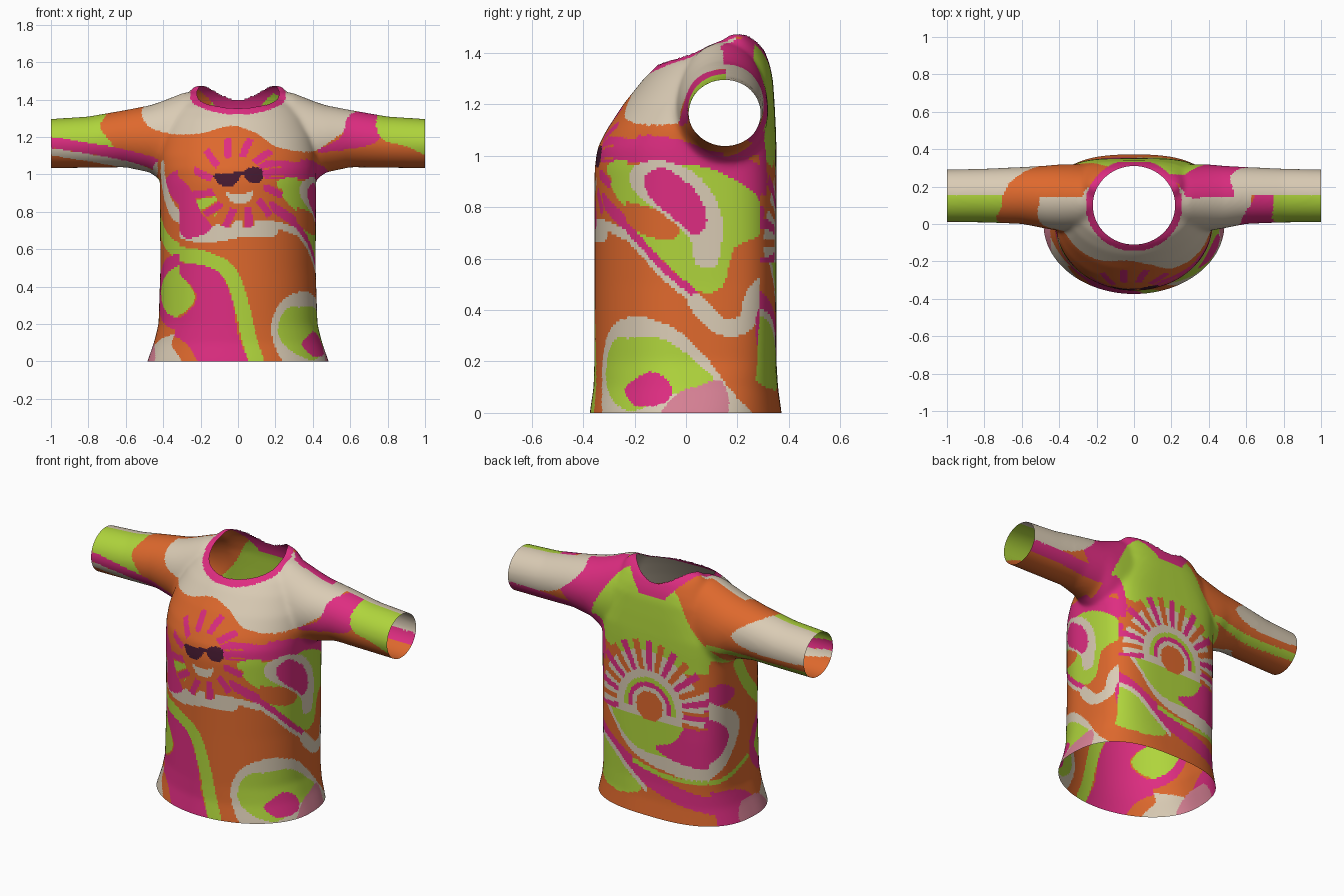
import bpy
import bmesh
import math
from mathutils import Vector, kdtree

cube = bpy.data.objects.get("Cube")
if cube:
    bpy.data.objects.remove(cube, do_unlink=True)
COLOURS = {"orange": (.73, .14, .026), "pink": (.73, .026, .22), "green": (.43, .66, .045),
           "beige": (.70, .60, .46), "dark plum": (.06, .01, .03), "pale rose": (.68, .22, .30)}
NAMES = list(COLOURS)
FILL = 0

def loft(bm, sections, place, sides=64):
    """Closed skin; each section is position, u and v limits, squareness of the +v half."""
    rings = []
    for pos, u0, u1, v0, v1, square in sections:
        rings.append([])
        for i in range(sides):
            c, s = math.cos(math.tau * i / sides), math.sin(math.tau * i / sides)
            c, s = (math.copysign(abs(t) ** (2 / (square if s > 0 else 2)), t) for t in (c, s))
            co = place(pos, (u0 + u1 + (u1 - u0) * c) / 2, (v0 + v1 + (v1 - v0) * s) / 2)
            rings[-1].append(bm.verts.new(co))
    for low, high in zip(rings, rings[1:]):
        for i in range(sides):
            j = (i + 1) % sides
            bm.faces.new((low[i], low[j], high[j], high[i]))
    bm.faces.new(rings[0][::-1])
    bm.faces.new(rings[-1])

# Solid volumes: torso by height, both sleeves as one tube along x
TORSO = [(-.06, .50, -.38, .38, 2.6), (0, .485, -.375, .372, 2.7), (.1, .45, -.36, .358, 3),
         (.2, .425, -.357, .352, 3.5), (.5, .415, -.356, .352, 4), (.95, .418, -.356, .352, 4),
         (1.03, .42, -.345, .352, 4), (1.1, .42, -.31, .35, 4), (1.2, .40, -.245, .345, 3.5),
         (1.3, .36, -.165, .338, 3.2), (1.36, .32, -.105, .325, 3), (1.41, .285, 0, .305, 2.8),
         (1.44, .265, .08, .285, 2.5), (1.474, .235, .15, .25, 2)]
SLEEVE = [(0, 0, .30, 1.0, 1.36), (.21, -.02, .31, .93, 1.445), (.29, -.04, .32, .93, 1.438),
          (.36, -.04, .32, .94, 1.41), (.41, -.035, .318, .965, 1.39), (.47, -.025, .312, 1.01, 1.37),
          (.6, 0, .305, 1.038, 1.345), (.8, .008, .296, 1.035, 1.31), (1.06, .01, .29, 1.033, 1.293)]
bm = bmesh.new()
loft(bm, [(z, -w, w, f, b, n) for z, w, f, b, n in TORSO], lambda p, u, v: (u, v, p))
loft(bm, [(-s[0], *s[1:], 2) for s in SLEEVE[:0:-1]] + [(*s, 2) for s in SLEEVE], lambda p, u, v: (p, u, v))
bmesh.ops.recalc_face_normals(bm, faces=bm.faces)
mesh = bpy.data.meshes.new("shirt")
bm.to_mesh(mesh)
bm.free()
shirt = bpy.data.objects.new("shirt", mesh)
bpy.context.collection.objects.link(shirt)

# Merge the volumes into one evenly woven, softened skin
weave = shirt.modifiers.new("weave", "REMESH")
weave.mode, weave.voxel_size = "VOXEL", .01
soften = shirt.modifiers.new("soften", "SMOOTH")
soften.factor, soften.iterations = .5, 24
skin = bpy.data.meshes.new_from_object(shirt.evaluated_get(bpy.context.evaluated_depsgraph_get()))
shirt.modifiers.clear()
shirt.data = skin
skin.materials.clear()
for name, rgb in COLOURS.items():
    mat = bpy.data.materials.new(name)
    mat.use_nodes = True
    mat.diffuse_color = (*rgb, 1)
    mat.node_tree.nodes["Principled BSDF"].inputs["Base Color"].default_value = (*rgb, 1)
    skin.materials.append(mat)

# Open the hem, cuffs and neck
bm = bmesh.new()
bm.from_mesh(skin)
for co, no in (((0, 0, 0), (0, 0, -1)), ((1, 0, 0), (1, 0, 0)), ((-1, 0, 0), (-1, 0, 0))):
    bmesh.ops.bisect_plane(bm, geom=bm.verts[:] + bm.edges[:] + bm.faces[:],
                           plane_co=co, plane_no=no, clear_outer=True)
def neck_ratio(p):
    return math.hypot(p.x / .22, (p.y - .1) / .21) if p.z > 1.2 else 9

hole = [f for f in bm.faces if neck_ratio(f.calc_center_median()) < 1]
bmesh.ops.delete(bm, geom=hole, context="FACES")
for v in bm.verts:
    if v.is_boundary and neck_ratio(v.co) < 2:
        k = neck_ratio(v.co)
        v.co.x, v.co.y = v.co.x / k, .1 + (v.co.y - .1) / k

# Painted swirls: (colour, stroke half width or FILL, path in hundredths)
FRONT_TOP = [
    ("beige", FILL, [(-50, 128), (-38, 122), (-20, 122), (-4, 126), (10, 122), (20, 115), (38, 112),
                     (47, 116), (58, 125), (60, 137), (20, 150), (-20, 150), (-48, 139)]),
    ("pink", FILL, [(77, 134), (60, 132), (55, 120), (42, 112), (62, 114), (76, 119)]),
    ("green", FILL, [(77, 134), (106, 134), (106, 110), (90, 115), (76, 120)]),
    ("green", FILL, [(-106, 135), (-72, 135), (-74, 125), (-68, 114), (-106, 120)]),
    ("pink", 3, [(-106, 118), (-80, 114), (-55, 109), (-40, 103), (-33, 92)]),
    ("beige", 2, [(-106, 113), (-80, 109), (-55, 104), (-40, 97)])]
FRONT_MID = [
    ("pink", 5, [(12, 103), (28, 102), (44, 100)]), ("pink", 2.5, [(18, 83), (27, 77), (36, 70)]),
    ("green", FILL, [(22, 97), (42, 97), (42, 76), (33, 79), (24, 88)]),
    ("beige", 4.5, [(-41, 103), (-37, 92), (-36, 75), (-20, 68), (3, 71), (18, 71)]),
    ("beige", 2, [(12, 72), (24, 72), (38, 66)]), ("green", FILL, [(-24, 92), (-12, 90), (-12, 78), (-20, 81)]),
    ("pink", FILL, [(-34, 98), (-25, 92), (-20, 80), (-14, 71), (-28, 66), (-34, 78)]),
    ("green", 4, [(-42, 72), (-34, 59), (-18, 55), (-5, 48), (2, 30), (6, 12), (11, -3)])]
FRONT_LOW = [
    ("pink", FILL, [(-44, 54), (-30, 53), (-12, 49), (-4, 36), (0, 15), (5, -4), (-17, -4),
                    (-28, 10), (-44, 19), (-30, 24), (-22, 35), (-32, 47)]),
    ("green", FILL, [(-46, 52), (-33, 48), (-23, 35), (-31, 25), (-46, 23)]),
    ("beige", FILL, [(-52, 14), (-41, 14), (-30, -3), (-52, -4)]),
    ("beige", FILL, [(18, 14), (21, 29), (32, 37), (48, 33), (50, -3), (28, -4)]),
    ("green", FILL, [(22, 13), (24, 26), (34, 30), (48, 24), (50, 0), (33, 3)]),
    ("pink", FILL, [(34, 9), (39, 16), (48, 14), (49, 3), (40, 4)])]
SUN_FACE = [
    ("dark plum", FILL, [(-12, 99), (1, 101), (-1, 95), (-6, 93), (-10, 95)]),
    ("dark plum", FILL, [(3, 101), (8, 104), (13, 102), (12, 96), (6, 96)]),
    ("dark plum", 1, [(-12, 99), (0, 100), (12, 102)]),
    ("beige", FILL, [(-6, 90), (1, 89), (8, 91), (6, 86), (0, 84), (-4, 86)])]
SIDE_TOP = [
    ("pink", 5.5, [(-32, 104), (-10, 102), (8, 98), (24, 93), (37, 82)]),
    ("green", FILL, [(-32, 95), (-5, 97), (12, 94), (28, 84), (29, 70), (19, 64), (14, 49),
                     (4, 48), (-12, 62), (-24, 72), (-32, 85)]),
    ("orange", FILL, [(-32, 88), (-22, 82), (-5, 77), (-4, 68), (-18, 70), (-32, 82)]),
    ("beige", FILL, [(-20, 96), (-8, 98), (6, 91), (14, 76), (12, 58), (4, 58), (0, 70), (-20, 86)]),
    ("pink", FILL, [(-16, 92), (-8, 95), (4, 86), (8, 75), (4, 69), (-4, 75), (-14, 84)]),
    ("beige", 1.5, [(-35, 78), (-22, 68), (-8, 53), (2, 45)]), ("pink", 1.5, [(-35, 82), (-22, 71), (-8, 56), (4, 46)])]
SIDE_LOW = [
    ("beige", 3.5, [(4, 43), (13, 34), (23, 35), (27, 46), (36, 55)]),
    ("pink", FILL, [(27, 36), (32, 45), (38, 42), (38, 8), (30, 16)]),
    ("green", FILL, [(29, 22), (32, 33), (38, 32), (38, 14), (32, 15)]),
    ("beige", FILL, [(-34, 24), (-26, 37), (-12, 36), (2, 28), (18, 8), (24, -3), (-20, -4), (-33, 4)]),
    ("green", FILL, [(-31, 15), (-24, 28), (-10, 29), (4, 20), (12, 11), (4, 9), (-6, 7), (-22, 1)]),
    ("pink", FILL, [(-23, 10), (-14, 16), (-6, 11), (-8, 4), (-20, 3)]),
    ("pale rose", FILL, [(-9, -2), (-4, 7), (3, 10), (14, 12), (15, -2)])]
OTHER_SIDE = [
    ("pink", FILL, [(-36, 78), (-23, 84), (-14, 98), (-36, 103)]), ("beige", 3, [(-34, 72), (-21, 79), (-11, 95), (-8, 105)]),
    ("green", 4, [(-32, 56), (-16, 63), (0, 78), (10, 95)]), ("pink", FILL, [(12, 78), (22, 85), (33, 82), (32, 73), (18, 73)]),
    ("beige", FILL, [(38, 28), (22, 33), (8, 52), (10, 63), (22, 71), (38, 76)]),
    ("pink", FILL, [(38, 37), (25, 40), (17, 52), (24, 62), (38, 66)]),
    ("pink", FILL, [(-36, 18), (-36, 56), (-12, 54), (-1, 38), (-10, 22)]),
    ("green", FILL, [(-36, 52), (-18, 49), (-7, 38), (-16, 26), (-36, 23)]),
    ("green", 1.5, [(38, 25), (20, 27), (0, 34)]), ("pink", FILL, [(-4, 6), (12, 18), (38, 18), (38, -3), (2, -3)]),
    ("beige", FILL, [(-36, 12), (-20, 14), (-4, 6), (-4, -3), (-38, -3)]),
    ("pale rose", FILL, [(-14, -2), (-8, 8), (2, 11), (12, 9), (13, -2)])]
BACK_TOP = [
    ("pink", FILL, [(18, 146), (60, 134), (62, 116), (42, 106), (34, 124)]),
    ("green", FILL, [(18, 144), (36, 124), (42, 105), (20, 94), (-30, 92), (-44, 100), (-27, 118), (-12, 140)]),
    ("beige", FILL, [(54, 136), (106, 136), (106, 112), (76, 114), (60, 122)]),
    ("beige", FILL, [(-106, 136), (-70, 133), (-52, 121), (-70, 114), (-106, 117)]),
    ("pink", 3, [(106, 110), (76, 110), (45, 108)]), ("green", 2, [(-106, 109), (-70, 108), (-36, 110)]),
    ("pink", 6, [(40, 104), (38, 92), (40, 76)])]
BACK_LOW = [
    ("pink", 5, [(42, 46), (24, 34), (8, 25), (-15, 17), (-46, 10)]),
    ("beige", FILL, [(34, 68), (24, 50), (12, 36), (-10, 29), (-44, 30), (-44, 78), (-30, 82), (0, 60)]),
    ("green", FILL, [(28, 62), (20, 48), (8, 39), (-12, 38), (-25, 48), (-20, 64), (14, 66)]),
    ("pink", FILL, [(-4, 42), (-20, 36), (-44, 37), (-44, 66), (-32, 70), (-24, 60), (-16, 48)]),
    ("green", FILL, [(40, 40), (28, 35), (14, 22), (5, 14), (20, 9), (38, 14)]),
    ("green", 1.5, [(10, 30), (-10, 26), (-44, 26)]), ("beige", 1.5, [(44, 42), (28, 36), (14, 24), (2, 15)])]

def smooth_path(points, closed, steps):
    """Catmull-Rom samples through the given points."""
    pts = [Vector(p) / 100 for p in points]
    n, out = len(pts), []
    for i in range(n if closed else n - 1):
        a, b, c, d = (pts[(i + k) % n if closed else min(max(i + k, 0), n - 1)] for k in (-1, 0, 1, 2))
        for t in (s / steps for s in range(steps)):
            out.append(b + (c - a) * t / 2 + (a * 2 - b * 5 + c * 4 - d) * t * t / 2 + (b * 3 - a - c * 3 + d) * t ** 3 / 2)
    return out

def make_test(width, points):
    """Function telling whether a place lies on the stroke or in the filled outline."""
    path = smooth_path(points, width == FILL, 5 if width == FILL else 14)
    if width != FILL:
        tree = kdtree.KDTree(len(path))
        for i, p in enumerate(path):
            tree.insert((p.x, p.y, 0), i)
        tree.balance()
        return lambda u, z: tree.find((u, z, 0))[2] < width / 100
    low, high = min(p.y for p in path), max(p.y for p in path)
    edges = [(*a, *b) for a, b in zip(path, path[1:] + path[:1])]
    return lambda u, z: low < z < high and sum(
        (ay > z) != (by > z) and u < ax + (z - ay) / (by - ay) * (bx - ax) for ax, ay, bx, by in edges) % 2 == 1

def prepare(*groups):
    return [(c, make_test(w, p)) for group in groups for c, w, p in reversed(group)]
def top_mark(marks, u, z):
    return next((c for c, test in marks if test(u, z)), None)
def front_sun(u, z):
    r, a = math.hypot(u, z - .955), math.atan2(z - .955, u)
    wave = math.cos(12 * a + 14 * r) - (r - .14) * 6
    if r < .14:
        return "orange"
    if r < .245 and wave > -.5:
        return "pink" if wave > 0 else "orange"
def back_sun(u, z):
    r, a = math.hypot(u, z - .66), math.atan2(z - .66, u)
    if r < .09:
        return "orange"
    if z > .63 and r < .2:
        return ("beige", "pink", "green", "beige")[int((r - .09) / .0276)]
    if z > .58 and r < .40:
        turn = (a + 1) * 4.5
        if r > .22 and math.cos(math.tau * turn) < .75 - r * 2:
            return ("orange", "pink")[int(turn) % 2]
        return "beige" if r < .34 else None

FACE, FRONT = prepare(SUN_FACE), prepare(FRONT_LOW, FRONT_MID, FRONT_TOP)
BACK, LEFT, RIGHT = prepare(BACK_LOW, BACK_TOP), prepare(SIDE_LOW, SIDE_TOP), prepare(OTHER_SIDE)
bm.normal_update()
for f in bm.faces:
    p, n = f.calc_center_median(), f.normal
    if neck_ratio(p) < 1.17 and p.z > 1.32:
        colour = "pink"
    elif abs(n.x) > .7 and p.z < 1.08:
        colour = top_mark(LEFT if p.x > 0 else RIGHT, p.y, p.z)
    elif n.y < 0:
        colour = top_mark(FACE, p.x, p.z) or front_sun(p.x, p.z) or top_mark(FRONT, p.x, p.z)
    else:
        colour = back_sun(p.x, p.z) or top_mark(BACK, p.x, p.z)
    f.material_index = NAMES.index(colour or "orange")
    f.smooth = True
bm.to_mesh(skin)
bm.free()
